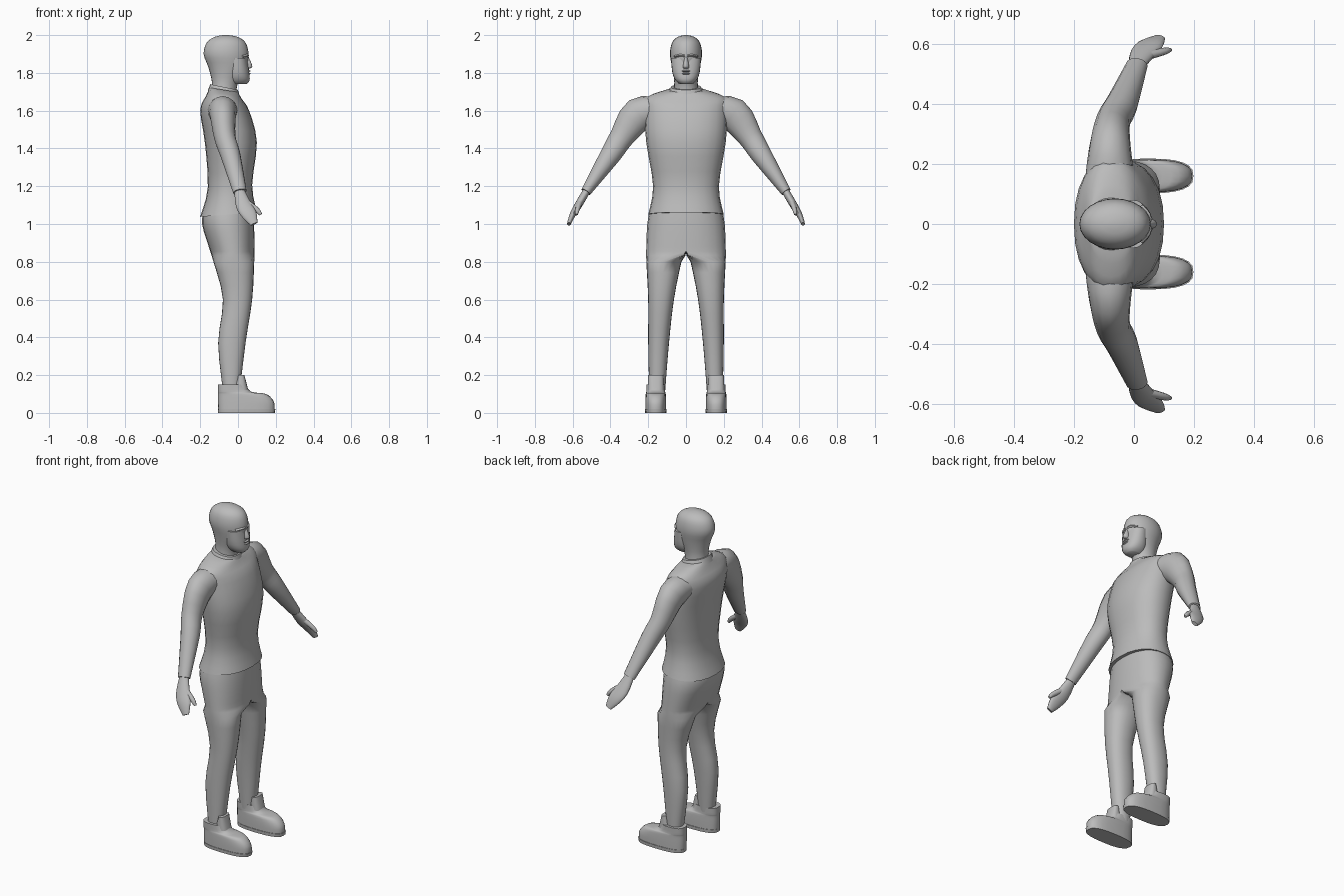
import bpy, bmesh
from math import cos, sin, tau, radians
from mathutils import Vector

default_cube = bpy.data.objects.get("Cube")
if default_cube:
    bpy.data.objects.remove(default_cube)

grey = bpy.data.materials.new("plain_grey")
grey.use_nodes = True
grey.diffuse_color = (.5, .5, .5, 1)
grey.node_tree.nodes["Principled BSDF"].inputs["Base Color"].default_value = grey.diffuse_color


def power(value, exponent):
    return abs(value) ** exponent * (1 if value >= 0 else -1)


def circle(count, square=1):
    """Cosine and sine pairs around a ring, squarer for a lower exponent."""
    angles = [tau * i / count for i in range(count)]
    return [(power(cos(a), square), power(sin(a), square)) for a in angles]


def flowing(rows, steps=3):
    """Smoothly add in-between sections to a few key sections."""
    keys = [Vector(row) for row in rows]
    result = []
    for i in range(len(keys) - 1):
        start, end = keys[i], keys[i + 1]
        leave = (end - keys[max(i - 1, 0)]) / 2
        arrive = (keys[min(i + 2, len(keys) - 1)] - start) / 2
        for step in range(steps):
            t = step / steps
            s = 1 - t
            result.append(start * (s * s * (1 + 2 * t)) + leave * (t * s * s)
                          + end * (t * t * (1 + 2 * s)) - arrive * (t * t * s))
    return result + [keys[-1]]


def loft(name, rings, mirror=False, angle=50, open_centre=False):
    """Skin a row of rings, cap the ends and shade smoothly."""
    bm = bmesh.new()
    loops = [[bm.verts.new(point) for point in ring] for ring in rings]
    for lower, upper in zip(loops, loops[1:]):
        for i in range(len(lower)):
            bm.faces.new((lower[i - 1], lower[i], upper[i], upper[i - 1]))
    bm.faces.new(loops[0])
    bm.faces.new(loops[-1])
    bmesh.ops.recalc_face_normals(bm, faces=bm.faces)
    if open_centre:
        inner = [f for f in bm.faces if all(abs(v.co.y) < 1e-4 for v in f.verts)]
        bmesh.ops.delete(bm, geom=inner, context='FACES')
    mesh = bpy.data.meshes.new(name)
    bm.to_mesh(mesh)
    bm.free()
    mesh.materials.append(grey)
    part = bpy.data.objects.new(name, mesh)
    bpy.context.collection.objects.link(part)
    bpy.ops.object.select_all(action='DESELECT')
    part.select_set(True)
    bpy.context.view_layer.objects.active = part
    bpy.ops.object.shade_smooth_by_angle(angle=radians(angle))
    if mirror:
        modifier = part.modifiers.new("other_side", 'MIRROR')
        modifier.use_axis = (False, True, False)


def stack(name, rows, side=0, square=.9, lift=(0, 0), steps=3, **options):
    """Level ovals given as height, back, front, half width; lift tilts the front up."""
    sections = flowing(rows, steps)
    rings = []
    for i, (z, back, front, half) in enumerate(sections):
        middle, depth = (back + front) / 2, (front - back) / 2
        tilt = lift[0] + (lift[1] - lift[0]) * i / (len(sections) - 1)
        rings.append([(middle + depth * c, side + half * s, z + tilt * c)
                      for c, s in circle(24, square)])
    loft(name, rings, **options)


def limb(name, path, count=16):
    """Mirrored tube along x, y, z with fore-aft and sideways radii."""
    path = flowing(path)
    centres = [Vector(section[:3]) for section in path]
    rings = []
    for i, centre in enumerate(centres):
        along = (centres[min(i + 1, len(path) - 1)] - centres[max(i - 1, 0)]).normalized()
        fore = (Vector((1, 0, 0)) - along * along.x).normalized()
        across = along.cross(fore)
        depth, width = path[i][3:]
        rings.append([centre + fore * depth * c + across * width * s for c, s in circle(count)])
    loft(name, rings, mirror=True)


def trouser_ring(section):
    """Half of the hips above the crotch, a full leg below it."""
    z, back, front, inner, outer = section
    joined = min(max((z - .8) / .04, 0), 1)
    middle, depth = (back + front) / 2, (front - back) / 2
    ring = []
    for c, s in circle(24, .9):
        leg = (inner + outer) / 2 + (outer - inner) / 2 * s
        hip = outer * max(s, 0)
        ring.append((middle + depth * c, hip * joined + leg * (1 - joined), z))
    return ring


# Sweater with collar and sleeves
stack("sweater_body", [
    (1.05, -.2, .1, .2), (1.2, -.16, .075, .174), (1.43, -.175, .1, .21),
    (1.6, -.2, .06, .22), (1.67, -.17, .02, .21), (1.71, -.15, 0, .1)], lift=(.012, -.012))
stack("collar", [(1.69, -.16, .01, .096), (1.725, -.147, 0, .08)], lift=(-.015, -.015))
limb("sleeves", [
    (-.08, .13, 1.61, .085, .06), (-.08, .25, 1.58, .07, .09), (-.07, .34, 1.46, .057, .065),
    (-.04, .4, 1.365, .053, .055), (.01, .53, 1.17, .036, .027)])

# Hands: palm with closed fingers, and thumb
limb("hands", [(.006, .523, 1.18, .026, .02), (.03, .57, 1.1, .042, .02),
               (.06, .6, 1.05, .04, .016), (.085, .62, 1, .02, .01)])
limb("thumbs", [(.04, .56, 1.12, .016, .015), (.1, .575, 1.075, .014, .012),
                (.12, .58, 1.05, .008, .007)], count=10)

# Trousers: height, back, front, inner side, outer side
trouser_sections = flowing([
    (1.08, -.18, .08, 0, .19), (1, -.19, .085, 0, .205), (.88, -.155, .087, 0, .21),
    (.8, -.13, .086, .024, .21), (.6, -.08, .075, .064, .2), (.37, -.105, .04, .09, .2),
    (.12, -.08, .01, .11, .195)])
loft("trousers", [trouser_ring(s) for s in trouser_sections], mirror=True, open_centre=True)

# Shoes with sole and raised tongue
shoe = dict(side=.16, square=.75, mirror=True, angle=40)
stack("shoe_soles", [(0, -.105, .195, .056), (.02, -.106, .198, .058)], steps=1, **shoe)
stack("shoes", [(.015, -.105, .194, .055), (.06, -.107, .19, .055), (.1, -.107, .15, .053),
                (.112, -.107, .07, .05), (.15, -.106, .04, .05)], **shoe)
stack("shoe_tongues", [(.1, -.03, .06, .044), (.2, 0, .034, .04)], steps=2, **shoe)

# Head: neck and skull, then the face in front
stack("neck_and_skull", [
    (1.68, -.145, -.01, .068), (1.75, -.138, 0, .062), (1.83, -.157, .045, .074),
    (1.9, -.182, .056, .085), (1.96, -.166, .04, .074), (1.99, -.125, 0, .045),
    (2, -.08, -.05, .01)], square=1)
stack("jaw_and_face", [(1.74, -.04, .045, .032), (1.76, -.055, .061, .055),
                       (1.8, -.06, .06, .072), (1.88, -.055, .048, .08)])

# Nose, lips and brows
stack("nose", [(1.824, .03, .064, .013), (1.836, .03, .076, .016), (1.885, .03, .056, .007)])
for name, height in (("upper_lip", 1.81), ("lower_lip", 1.796)):
    edges = [(height + rise, .02, .058, .022) for rise in (-.006, .006)]
    stack(name, [edges[0], (height, .02, .067, .027), edges[1]])
limb("brows", [(.046, .008, 1.89, .012, .008), (.043, .03, 1.893, .012, .008),
               (.022, .058, 1.887, .01, .006)], count=8)
